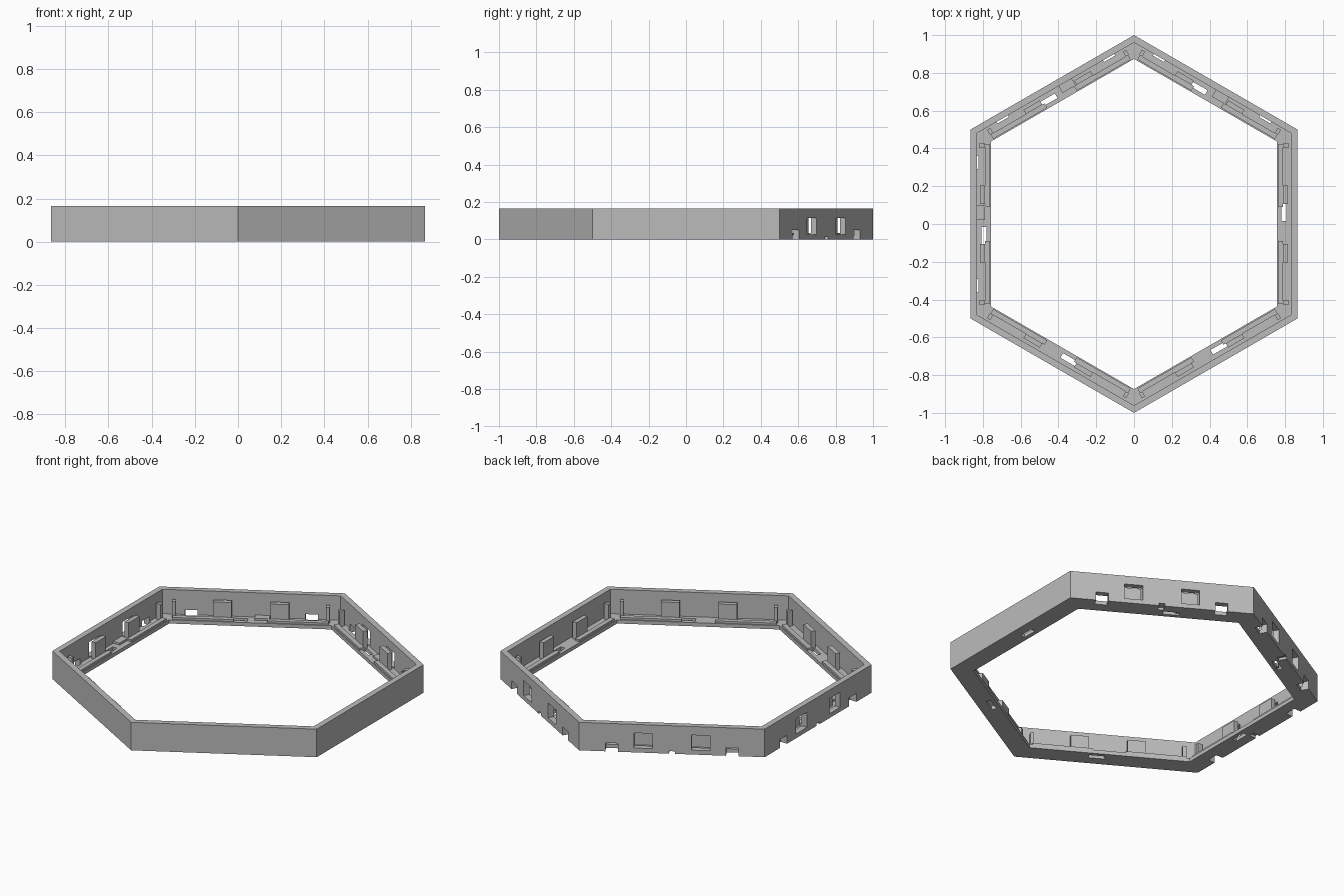
import bpy, bmesh, math
from mathutils import Matrix, Vector

if "Cube" in bpy.data.objects:
    bpy.data.objects.remove(bpy.data.objects["Cube"], do_unlink=True)

grey = bpy.data.materials.new("warm_grey")
grey.use_nodes = True
colour = (0.5, 0.5, 0.5, 1)
grey.diffuse_color = colour
grey.node_tree.nodes["Principled BSDF"].inputs["Base Color"].default_value = colour

OUTER, WALL, STEP, INNER = 0.866, 0.832, 0.79, 0.757   # distances of faces from centre
HEIGHT, FLOOR = 0.166, 0.022
ALL_SIDES = range(0, 360, 60)
OPEN_SIDES = (60, 120, 180)


def make_object(name, bm):
    bmesh.ops.recalc_face_normals(bm, faces=bm.faces)
    mesh = bpy.data.meshes.new(name)
    bm.to_mesh(mesh)
    bm.free()
    mesh.materials.append(grey)
    obj = bpy.data.objects.new(name, mesh)
    bpy.context.collection.objects.link(obj)
    return obj


def add_box(bm, angle, r, t, z):
    """Box on one side: r is outward, t runs along the side, z is up."""
    size = [b - a for a, b in (r, t, z)]
    mid = [(a + b) / 2 for a, b in (r, t, z)]
    matrix = (Matrix.Rotation(math.radians(angle), 4, 'Z')
              @ Matrix.Translation(mid) @ Matrix.Diagonal((*size, 1)))
    bmesh.ops.create_cube(bm, size=1, matrix=matrix)


def boxes(name, sides, centres, width, r, z):
    bm = bmesh.new()
    for angle in sides:
        for c in centres:
            add_box(bm, angle, r, (c - width / 2, c + width / 2), z)
    return make_object(name, bm)


# Six-sided frame: L-shaped section carried round the corners
profile = [(OUTER, 0), (OUTER, HEIGHT), (WALL, HEIGHT),
           (WALL, FLOOR), (INNER, FLOOR), (INNER, 0)]
bm = bmesh.new()
rings = []
for angle in range(30, 390, 60):
    a = math.radians(angle)
    k = 1 / math.cos(math.pi / 6)
    rings.append([bm.verts.new(Vector((r * k * math.cos(a), r * k * math.sin(a), z)))
                  for r, z in profile])
for i, ring in enumerate(rings):
    following = rings[(i + 1) % 6]
    for j in range(len(profile)):
        n = (j + 1) % len(profile)
        bm.faces.new((ring[j], ring[n], following[n], following[j]))
frame = make_object("hexagonal_frame", bm)

# Openings: windows and notches on three sides, a floor slot on each side
through = (WALL - 0.01, OUTER + 0.05)
cutters = [
    boxes("window_cutter", OPEN_SIDES, (-0.155, 0.155), 0.1, through, (0.026, 0.115)),
    boxes("notch_cutter", OPEN_SIDES, (-0.325, 0.325), 0.068, through, (-0.05, 0.05)),
    boxes("centre_notch_cutter", OPEN_SIDES, (0,), 0.032, through, (-0.05, 0.015)),
    boxes("slot_cutter", ALL_SIDES, (0.062,), 0.09, (0.78, 0.808), (-0.05, 0.1)),
]
for cutter in cutters:
    cutter.hide_render = True
    cutter.hide_viewport = True
    cutter.display_type = 'WIRE'
    mod = frame.modifiers.new(cutter.name, 'BOOLEAN')
    mod.operation = 'DIFFERENCE'
    mod.solver = 'EXACT'
    mod.object = cutter

# Upright clips, corner posts and the low lip on the ledge
boxes("clip_tabs", ALL_SIDES, (-0.155, 0.155), 0.1, (STEP, 0.816), (0.01, 0.122))
boxes("corner_posts", ALL_SIDES, (-0.415, 0.415), 0.02, (STEP, 0.82), (0.01, 0.115))
boxes("ledge_lip", ALL_SIDES, (-0.255, 0.255), 0.33, (INNER + 0.006, STEP), (0.01, 0.034))
boxes("locating_pads", OPEN_SIDES, (-0.06,), 0.08, (STEP, WALL + 0.005), (0.01, 0.034))
